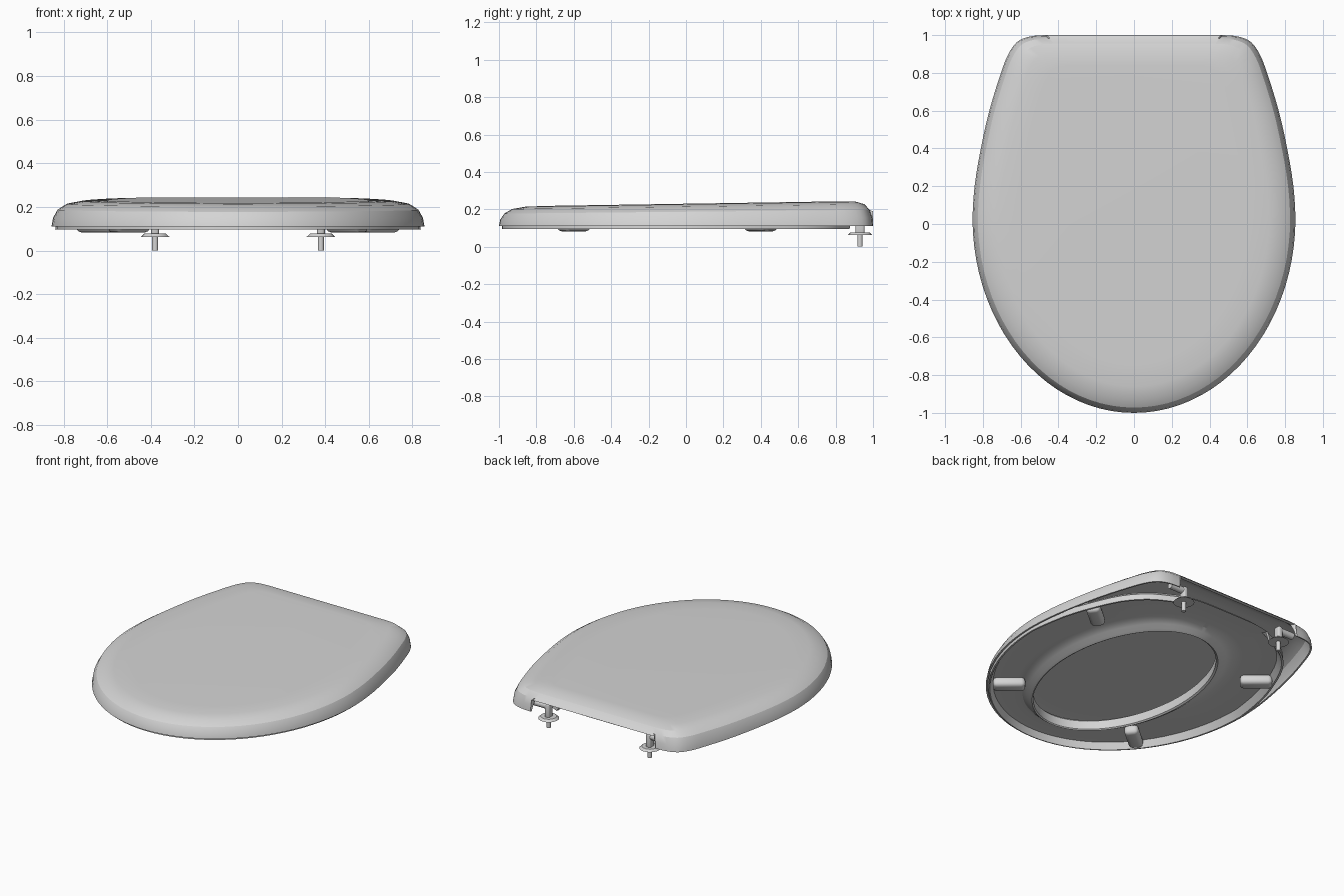
import bpy, bmesh, math
from mathutils import Vector

if "Cube" in bpy.data.objects:
    bpy.data.objects.remove(bpy.data.objects["Cube"])

# One plastic grey for everything
grey = bpy.data.materials.new("light_grey_plastic")
grey.use_nodes = True
COLOUR = (0.66, 0.66, 0.66, 1)
grey.diffuse_color = COLOUR
grey.node_tree.nodes["Principled BSDF"].inputs["Base Color"].default_value = COLOUR


def finish(name, bm, angle=25):
    bmesh.ops.recalc_face_normals(bm, faces=bm.faces)
    mesh = bpy.data.meshes.new(name)
    bm.to_mesh(mesh)
    bm.free()
    mesh.materials.append(grey)
    obj = bpy.data.objects.new(name, mesh)
    bpy.context.collection.objects.link(obj)
    bpy.ops.object.select_all(action="DESELECT")
    obj.select_set(True)
    bpy.context.view_layer.objects.active = obj
    bpy.ops.object.shade_smooth_by_angle(angle=math.radians(angle))
    return obj


def spline(points, steps):
    """Catmull-Rom curve through the points, ending straight down."""
    pts = [Vector(p) for p in points]
    pts = [2 * pts[0] - pts[1]] + pts + [pts[-1] - Vector((0, 0.15))]
    out = []
    for a, b, c, d in zip(pts, pts[1:], pts[2:], pts[3:]):
        for k in range(steps):
            t = k / steps
            out.append(b + (c - a) * t / 2 + (2 * a - 5 * b + 4 * c - d) * t * t / 2
                       + (3 * b - a - 3 * c + d) * t ** 3 / 2)
    return out


WIDEST = 0.03


def front_arc(width, length, count=22):
    """Quarter ellipse from the widest point round to the front centre."""
    angles = [math.pi / 2 * k / count for k in range(count + 1)]
    return [Vector((width * math.cos(a), WIDEST - length * math.sin(a))) for a in angles]


def mirrored(half):
    return half + [Vector((-p.x, p.y)) for p in half[-2:0:-1]]


def loft(name, rows, cap=False):
    """Skin closed rows of points; cap the ends or join last row to first."""
    bm = bmesh.new()
    rings = [[bm.verts.new(p) for p in row] for row in rows]
    pairs = list(zip(rings, rings[1:]))
    if not cap:
        pairs.append((rings[-1], rings[0]))
    n = len(rings[0])
    for lower, upper in pairs:
        for i in range(n):
            j = (i + 1) % n
            bm.faces.new((lower[i], lower[j], upper[j], upper[i]))
    if cap:
        bm.faces.new(rings[0])
        bm.faces.new(rings[-1])
    return finish(name, bm)


# Lid outline: straight back, rounded corners, elliptical front
NOTCH = 0.47
LID_BOTTOM = 0.11
back = [Vector((x, 1)) for x in (0, 0.15, 0.3, NOTCH - 0.01)]
lid_outline = mirrored(back + spline([
    (NOTCH, 1), (0.55, 0.993), (0.62, 0.963), (0.67, 0.89), (0.711, 0.78), (0.766, 0.6),
    (0.811, 0.4), (0.844, 0.2), (0.855, WIDEST)], 3) + front_arc(0.855, 1 + WIDEST))


# Lid: hollow shell with a domed rim, skirt cut away along the back for the hinges
def lid_row(inset, z):
    row = []
    for p in lid_outline:
        x = p.x * (1 - inset / 0.85)
        y = p.y * (1 - inset * (0.65 if p.y > 0 else 1))
        height = z + 0.013 * y * (z - LID_BOTTOM) / 0.1
        if p.y > 0.98 and abs(p.x) < NOTCH - 0.005:
            height = max(height, 0.19)
        row.append((x, y, height))
    return row


section = [(0, LID_BOTTOM), (0.007, 0.15), (0.028, 0.187), (0.07, 0.214), (0.14, 0.227),
           (0.25, 0.23)]
inner = [(i + 0.011, max(z - 0.015, LID_BOTTOM)) for i, z in reversed(section)]
loft("lid", [lid_row(i, z) for i, z in inner + section], cap=True)

# Seat ring: inverted channel, drawn in at the rear corners, no outer lip at the back
ring_outline = mirrored(spline([
    (0, 0.91), (0.12, 0.91), (0.23, 0.905), (0.33, 0.885), (0.42, 0.845), (0.54, 0.775),
    (0.65, 0.65), (0.735, 0.47), (0.798, 0.28), (0.838, WIDEST)], 3)
    + front_arc(0.838, 0.984 + WIDEST))


def ring_row(t, z):
    row = []
    for p in ring_outline:
        a = math.atan2(p.y + 0.1, p.x)
        hole = Vector((0.45 * math.cos(a), 0.69 * math.sin(a) - 0.09))
        q = p.lerp(hole, t)
        row.append((q.x, q.y, max(z, 0.138) if p.y > 0.88 and t < 0.5 else z))
    return row


loft("seat_ring", [ring_row(t, z) for t, z in [
    (0, 0.096), (0.005, 0.135), (0.1, 0.168), (0.35, 0.183), (0.7, 0.183), (0.92, 0.178),
    (1, 0.16), (1, 0.103), (0.97, 0.096), (0.92, 0.104), (0.85, 0.122), (0.75, 0.139),
    (0.6, 0.142), (0.1, 0.14), (0.03, 0.096)]])


def cylinder(name, centre, radius, depth, top=None, along_x=False):
    bm = bmesh.new()
    bmesh.ops.create_cone(bm, cap_ends=True, segments=20, radius1=radius,
                          radius2=radius if top is None else top, depth=depth)
    obj = finish(name, bm, 35)
    obj.location = centre
    if along_x:
        obj.rotation_euler.y = math.pi / 2


def block(name, centre, size, angle=0, bevel=0.01):
    bm = bmesh.new()
    bmesh.ops.create_cube(bm, size=1)
    bmesh.ops.scale(bm, vec=size, verts=bm.verts)
    bmesh.ops.bevel(bm, geom=bm.edges[:], offset=bevel, segments=3, profile=0.5,
                    affect="EDGES", clamp_overlap=True)
    obj = finish(name, bm, 35)
    obj.location = centre
    obj.rotation_euler.z = angle


for word, s in (("left", 1), ("right", -1)):
    # Hinge: pin, washer, upright post and the barrel joining it to the lid corner
    x, y = 0.38 * s, 0.93
    cylinder(word + "_hinge_pin", (x, y, 0.045), 0.014, 0.09)
    cylinder(word + "_hinge_washer", (x, y, 0.07), 0.065, 0.014, 0.05)
    block(word + "_hinge_post", (x, y, 0.118), (0.036, 0.05, 0.1), bevel=0.012)
    cylinder(word + "_hinge_barrel", (0.435 * s, y, 0.145), 0.022, 0.11, along_x=True)
    # Bumpers set radially under the seat
    for end, bx, by in (("rear", 0.645, 0.4), ("front", 0.5, -0.6)):
        turn = math.copysign(math.radians(40), by) * s
        block(f"{word}_{end}_bumper", (bx * s, by, 0.115), (0.2, 0.09, 0.066), turn, 0.025)
